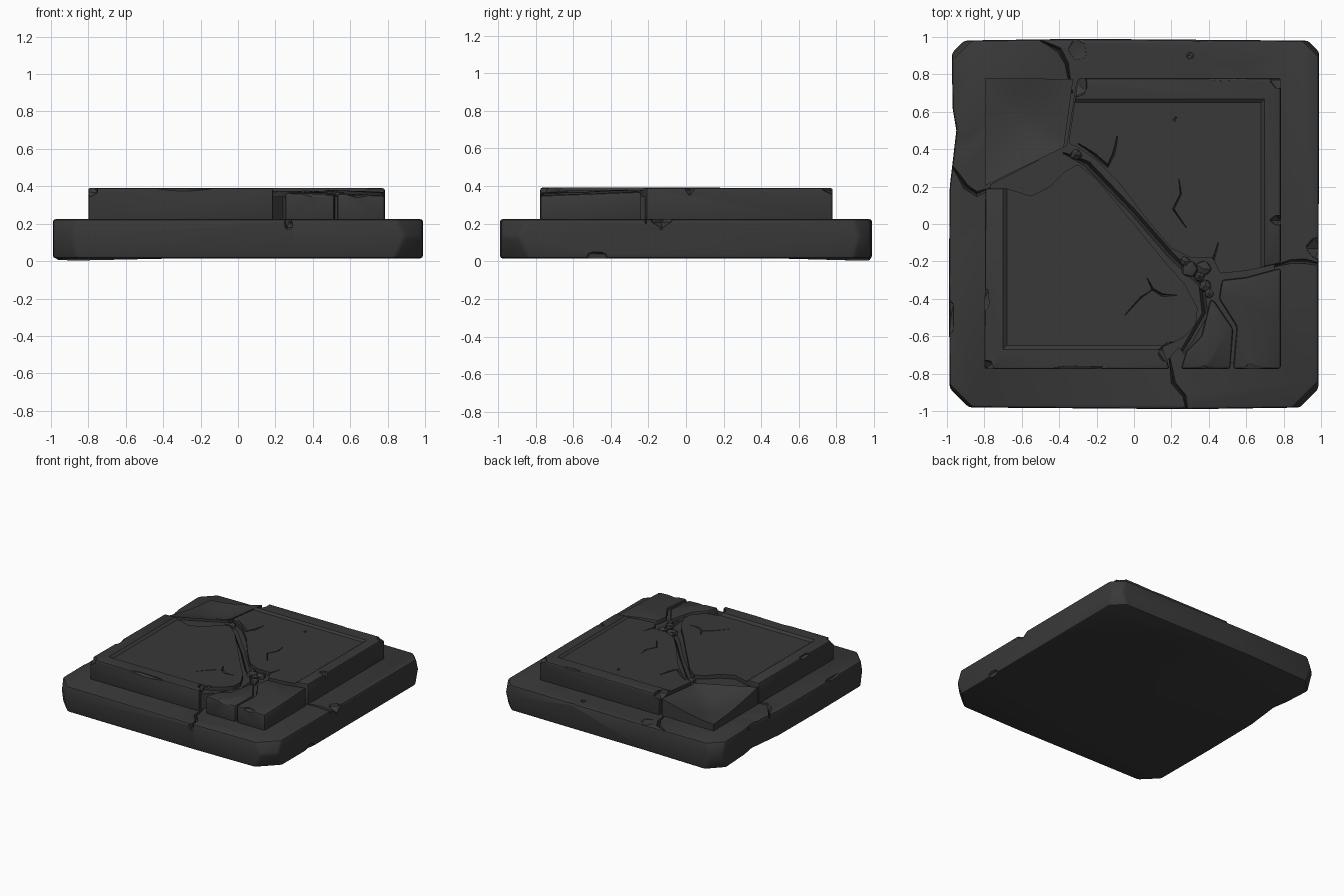
import bpy, bmesh, math, random
from mathutils import Vector

if "Cube" in bpy.data.objects:
    bpy.data.objects.remove(bpy.data.objects["Cube"])

random.seed(4)
stone = bpy.data.materials.new("dark_stone")
stone.diffuse_color = (0.04, 0.04, 0.04, 1)
stone.use_nodes = True
stone.node_tree.nodes["Principled BSDF"].inputs["Base Color"].default_value = stone.diffuse_color


def finish(bm, name):
    bmesh.ops.recalc_face_normals(bm, faces=bm.faces[:])
    me = bpy.data.meshes.new(name)
    bm.to_mesh(me)
    bm.free()
    me.materials.append(stone)
    ob = bpy.data.objects.new(name, me)
    bpy.context.collection.objects.link(ob)
    return ob


def prism(name, pts, z0, top, grow=0.0):
    """Extruded outline; top is a height or a function of x, y."""
    bm = bmesh.new()
    f = top if callable(top) else (lambda x, y: top)
    lo = [bm.verts.new((x, y, z0)) for x, y in pts]
    hi = [bm.verts.new((x + math.copysign(grow, x), y + math.copysign(grow, y), f(x, y))) for x, y in pts]
    n = len(pts)
    bm.faces.new(lo[::-1])
    bm.faces.new(hi)
    for i in range(n):
        j = (i + 1) % n
        bm.faces.new((lo[i], lo[j], hi[j], hi[i]))
    return finish(bm, name)


def crack(path, width, depth, z):
    """V-shaped trench cutter along a path, tapering at both ends."""
    bm = bmesh.new()
    rings = []
    for i, p in enumerate(path):
        a = Vector(path[max(i - 1, 0)])
        b = Vector(path[min(i + 1, len(path) - 1)])
        d = (b - a).normalized()
        k = 0.3 if i in (0, len(path) - 1) else random.uniform(0.8, 1.2)
        s = Vector((-d.y, d.x)) * width * k * 0.5
        p = Vector(p)
        rings.append([bm.verts.new((*(p + s), z + 0.02)), bm.verts.new((*(p - s), z + 0.02)),
                      bm.verts.new((p.x, p.y, z - depth * (0.5 + k / 2)))])
    for r, q in zip(rings, rings[1:]):
        for i in range(3):
            j = (i + 1) % 3
            bm.faces.new((r[i], r[j], q[j], q[i]))
    bm.faces.new(rings[0][::-1])
    bm.faces.new(rings[-1])
    return finish(bm, "crack_cutter")


def lump(name, loc, size, sub=1):
    """Irregular rock shape, used for chips and for rubble."""
    bm = bmesh.new()
    bmesh.ops.create_icosphere(bm, subdivisions=sub, radius=1)
    for v in bm.verts:
        v.co *= random.uniform(0.82, 1.1)
        v.co = Vector(loc) + Vector([c * s for c, s in zip(v.co, size)])
    return finish(bm, name)


def carve(ob, cutters, bevel=0.0):
    """Bevel, cut, then bake the result."""
    if bevel:
        m = ob.modifiers.new("bevel", 'BEVEL')
        m.width = bevel
        m.segments = 2
        m.limit_method = 'ANGLE'
        m.angle_limit = math.radians(35)
    for c in cutters:
        m = ob.modifiers.new("cut", 'BOOLEAN')
        m.operation = 'DIFFERENCE'
        m.solver = 'EXACT'
        m.object = c
    dg = bpy.context.evaluated_depsgraph_get()
    me = bpy.data.meshes.new_from_object(ob.evaluated_get(dg))
    ob.modifiers.clear()
    ob.data = me
    for c in cutters:
        bpy.data.objects.remove(c)


# lower slab, with chipped corners sliced off by planes
slab = prism("base_slab", [(-.985, -.98), (.3, -.99), (.985, -.98), (.99, .98), (-.3, .99), (-.975, .98),
                           (-.97, .62), (-.95, .5), (-.985, .2), (-.99, -.3)], 0.015, 0.225)
bm = bmesh.new()
bm.from_mesh(slab.data)
for v in bm.verts:
    if v.co.z < 0.1 and v.co.x < -0.9 and v.co.y > 0.9:
        v.co.z = 0.0
for sx, sy, d, tilt in ((-1, -1, 1.85, .2), (1, -1, 1.84, .45), (1, 1, 1.89, .3), (-1, 1, 1.86, .4)):
    for up in (1, -1):
        n = Vector((sx, sy, tilt * up))
        bmesh.ops.bisect_plane(bm, geom=bm.verts[:] + bm.edges[:] + bm.faces[:],
                               plane_co=Vector((sx * d / 2, sy * d / 2, 0.2 if up > 0 else 0.06)),
                               plane_no=n, clear_outer=True)
        bmesh.ops.holes_fill(bm, edges=[e for e in bm.edges if e.is_boundary])
bmesh.ops.recalc_face_normals(bm, faces=bm.faces[:])
bm.to_mesh(slab.data)
bm.free()

chips = [(-1.0, .5, .22, .07, .12, .07), (-.93, .42, .25, .06, .09, .05), (.99, -.13, .23, .08, .07, .05),
         (1.0, -.47, .02, .04, .08, .05), (.27, -1.0, .2, .03, .03, .05), (-.3, .93, .235, .06, .07, .03),
         (.3, .9, .225, .022, .022, .02), (1.0, -.13, .18, .02, .03, .02), (.1, -1.0, .23, .1, .02, .02),
         (.35, .99, .23, .09, .02, .03), (-.98, -.5, .23, .02, .12, .03), (.6, .8, .235, .08, .05, .016)]
cuts = [lump("chip_cutter", c[:3], c[3:]) for c in chips]
cuts += [crack(p, .035, .04, .225) for p in (
    [(.19, -.72), (.21, -.85), (.27, -.92), (.29, -1.02)],
    [(-.33, .7), (-.36, .86), (-.4, .93), (-.5, .98)],
    [(-.98, .32), (-.9, .2), (-.84, .16), (-.75, .2)],
    [(.74, -.23), (.84, -.2), (.92, -.2), (1.03, -.22)])]
carve(slab, cuts, 0.016)

# crack floor filling the gaps between the broken plates
floor = prism("crack_floor", [(-.77, -.74), (.17, -.74), (.24, -.66), (.3, -.74), (.75, -.74), (.75, .75), (-.31, .75),
                              (-.36, .42), (-.77, .21)], 0.2, 0.345)
carve(floor, [crack([(-.38, .38), (-.25, .32), (0, .06), (.2, -.17), (.36, -.32), (.38, -.48), (.3, -.62), (.2, -.78)],
                    .05, .03, .345)])


def panel():
    """Sloped-edge recess that leaves the raised rim."""
    return prism("panel_cutter", [(-.68, -.65), (.68, -.65), (.68, .65), (-.68, .65)], 0.376, 0.406, 0.04)


# left front plate
left = prism("left_plate", [(-.8, -.775), (.19, -.775), (.17, -.71), (.15, -.66), (.26, -.61), (.33, -.54), (.34, -.45),
                            (.27, -.32), (.19, -.23), (0, .0), (-.2, .24), (-.3, .32), (-.37, .28), (-.45, .2),
                            (-.55, .15), (-.68, .19), (-.795, .19)], 0.2, 0.392)
carve(left, [panel(),
             crack([(.07, -.29), (.1, -.35), (.15, -.38), (.23, -.38)], .025, .02, .376),
             crack([(.1, -.35), (.04, -.39), (-.05, -.49)], .018, .015, .376),
             lump("chip_cutter", (-.8, -.4, .4), (.03, .08, .04)),
             lump("chip_cutter", (.2, -.68, .39), (.09, .07, .05)),
             lump("chip_cutter", (-.3, -.78, .4), (.2, .03, .03)),
             lump("chip_cutter", (-.79, -.77, .39), (.05, .05, .05))], 0.012)

# right back plate
right = prism("right_plate", [(-.3, .78), (-.31, .7), (-.35, .43), (-.3, .41), (-.2, .34), (-.08, .22), (.08, .01),
                              (.2, -.13), (.3, -.18), (.42, -.18), (.46, -.265), (.6, -.25), (.785, -.21),
                              (.785, .78)], 0.2, 0.39)
carve(right, [panel(),
              crack([(-.3, .43), (-.21, .37), (-.14, .31), (-.11, .37), (-.09, .47)], .03, .025, .376),
              crack([(.24, .24), (.25, .16), (.21, .08), (.28, -.02)], .02, .02, .376),
              crack([(.44, -.28), (.42, -.2), (.45, -.1)], .025, .02, .376),
              lump("chip_cutter", (.22, .56, .376), (.015, .015, .015)),
              lump("chip_cutter", (.78, .02, .4), (.07, .03, .05)),
              lump("chip_cutter", (.5, .79, .4), (.2, .03, .03)),
              lump("chip_cutter", (-.3, .75, .39), (.06, .08, .05)),
              lump("chip_cutter", (.78, .77, .4), (.06, .06, .05))], 0.012)


# worn front right corner, in two sinking pieces
def sink(x, y):
    return 0.385 - 0.035 * ((x - .4) / .8 + (-.3 - y) / .94)


corner = prism("front_corner_plate", [(.785, -.775), (.785, -.235), (.6, -.285), (.47, -.3), (.455, -.4), (.55, -.55),
                                      (.53, -.775)], 0.2, sink)
carve(corner, [lump("chip_cutter", (.65, -.79, .37), (.1, .05, .04)),
               lump("chip_cutter", (.79, -.5, .38), (.03, .1, .03))], 0.015)
sliver = prism("front_sliver_plate", [(.515, -.775), (.53, -.56), (.435, -.42), (.41, -.4), (.38, -.52), (.36, -.6),
                                      (.28, -.68), (.25, -.775)], 0.2, lambda x, y: sink(x, y) - .008)
carve(sliver, [lump("chip_cutter", (.4, -.78, .38), (.1, .03, .04))], 0.015)

# broken back left corner: a dished patch sloping to its outer corner
bm = bmesh.new()
bmesh.ops.create_grid(bm, x_segments=12, y_segments=12, size=0.5)
q = [Vector(p) for p in ((-.795, .205), (-.375, .41), (-.325, .775), (-.795, .78))]
for v in bm.verts:
    u, w = v.co.x + .5, v.co.y + .5
    p = (q[0] * (1 - u) + q[1] * u) * (1 - w) + (q[3] * (1 - u) + q[2] * u) * w
    z = .28 + .085 * max(u, 1 - w) ** 1.6 - .03 * math.sin(math.pi * u) * math.sin(math.pi * w)
    v.co = (p.x, p.y, z)
ring = bmesh.ops.extrude_edge_only(bm, edges=[e for e in bm.edges if e.is_boundary])
for v in ring["geom"]:
    if isinstance(v, bmesh.types.BMVert):
        v.co.z = 0.2
bmesh.ops.holes_fill(bm, edges=[e for e in bm.edges if e.is_boundary])
finish(bm, "broken_corner")

# rubble caught in the crack
for x, y, r in ((.3, -.24, .05), (.37, -.24, .045), (.27, -.2, .03), (.38, -.33, .04), (.35, -.28, .03),
                (-.31, .37, .035), (.4, -.37, .03)):
    lump("rubble", (x, y, .35), (r, r, .03))

# smooth shading with crisp edges
bpy.ops.object.select_all(action='DESELECT')
for ob in bpy.data.objects:
    ob.select_set(True)
    bpy.context.view_layer.objects.active = ob
bpy.ops.object.shade_smooth_by_angle(angle=math.radians(30))
